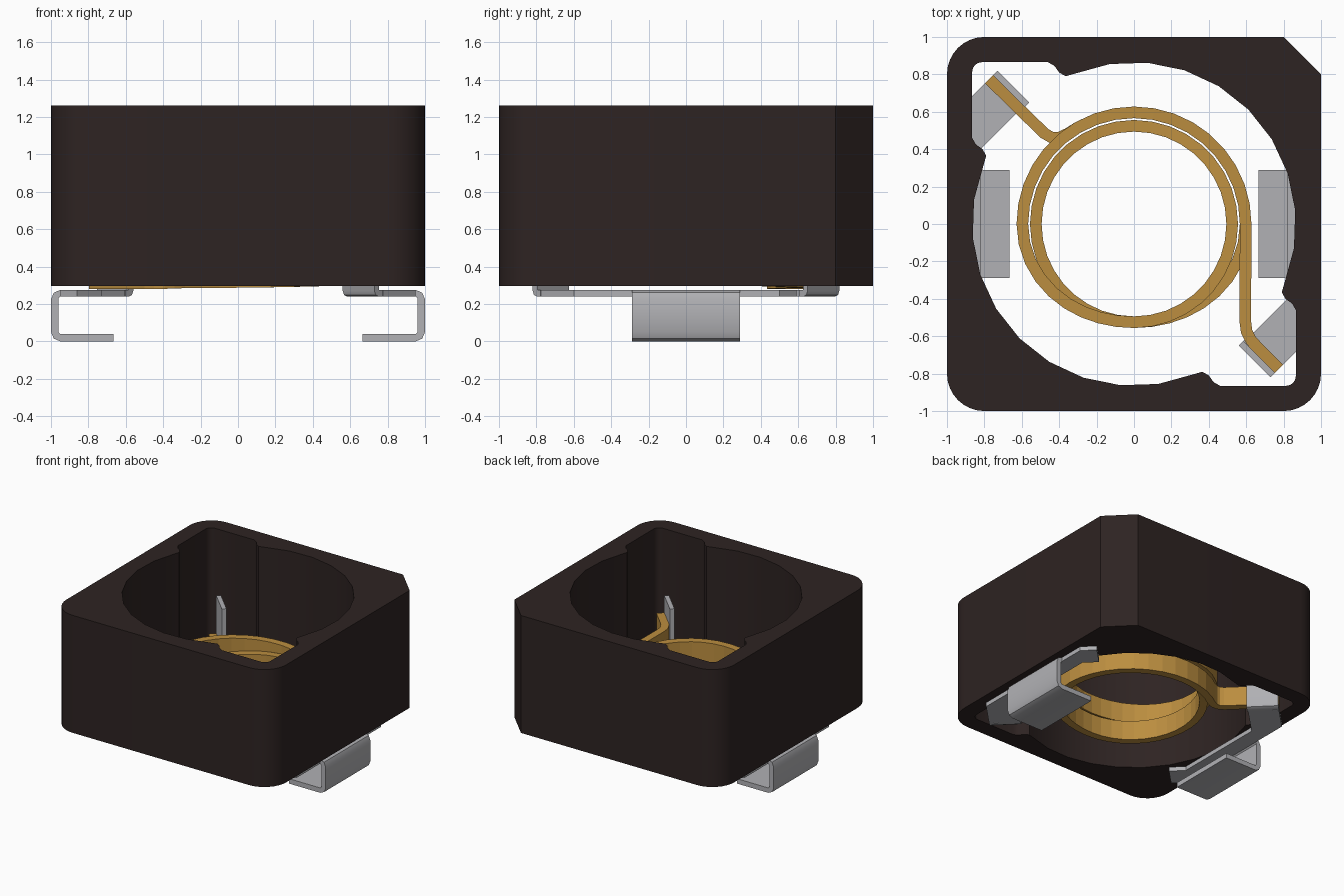
import bpy, bmesh, math
from mathutils import Vector

if "Cube" in bpy.data.objects:
    bpy.data.objects.remove(bpy.data.objects["Cube"])

def material(name, rgb):
    m = bpy.data.materials.new(name)
    m.diffuse_color = (*rgb, 1)
    m.use_nodes = True
    m.node_tree.nodes["Principled BSDF"].inputs["Base Color"].default_value = m.diffuse_color
    return m

FERRITE = material("dark ferrite", (0.027, 0.017, 0.016))
COPPER = material("enamelled copper", (0.50, 0.27, 0.05))
METAL = material("tin plated metal", (0.44, 0.44, 0.46))

def finish(bm, name, mat, smooth=None):
    bmesh.ops.recalc_face_normals(bm, faces=bm.faces[:])
    me = bpy.data.meshes.new(name)
    bm.to_mesh(me)
    bm.free()
    me.materials.append(mat)
    ob = bpy.data.objects.new(name, me)
    bpy.context.collection.objects.link(ob)
    if smooth:
        bpy.ops.object.select_all(action='DESELECT')
        ob.select_set(True)
        bpy.context.view_layer.objects.active = ob
        bpy.ops.object.shade_smooth_by_angle(angle=math.radians(smooth))
    return ob

def prism(bm, pts, place, a, b):
    """Extrude a 2D outline from a to b; place(u, v, w) maps it to 3D."""
    lo = [bm.verts.new(place(u, v, a)) for u, v in pts]
    hi = [bm.verts.new(place(u, v, b)) for u, v in pts]
    bm.faces.new(lo)
    bm.faces.new(hi)
    n = len(pts)
    for i in range(n):
        j = (i + 1) % n
        bm.faces.new((lo[i], lo[j], hi[j], hi[i]))

def arc(cx, cy, r, a0, a1, n):
    return [(cx + r * math.cos(math.radians(a0 + (a1 - a0) * i / n)),
             cy + r * math.sin(math.radians(a0 + (a1 - a0) * i / n))) for i in range(n + 1)]

# Shell: rounded square with one chamfered corner, round bore and two corner pockets
outer = ([(1, 0.8), (0.8, 1)] + arc(-0.8, 0.8, 0.2, 90, 180, 8)
         + arc(-0.8, -0.8, 0.2, 180, 270, 8) + arc(0.8, -0.8, 0.2, 270, 360, 8))
half = (arc(0, 0, 0.865, -22, 112, 10)
        + [(-0.33, 0.80), (-0.365, 0.79), (-0.40, 0.81), (-0.425, 0.845), (-0.46, 0.865)]
        + arc(-0.815, 0.815, 0.05, 90, 180, 4)
        + [(-0.865, 0.46), (-0.845, 0.425), (-0.81, 0.40), (-0.79, 0.365)])
bore = half + [(-x, -y) for x, y in half]
Z0, Z1 = 0.295, 1.26
bm = bmesh.new()
rings = {}
for key, pts in (("outer", outer), ("bore", bore)):
    for z in (Z0, Z1):
        rings[key, z] = [bm.verts.new((x, y, z)) for x, y in pts]
    lo, hi = rings[key, Z0], rings[key, Z1]
    for i in range(len(lo)):
        j = (i + 1) % len(lo)
        bm.faces.new((lo[i], lo[j], hi[j], hi[i]))
for z in (Z0, Z1):
    edges = []
    for key in ("outer", "bore"):
        r = rings[key, z]
        edges += [bm.edges.get((r[i], r[(i + 1) % len(r)])) for i in range(len(r))]
    bmesh.ops.triangle_fill(bm, use_beauty=True, edges=edges)
finish(bm, "shell", FERRITE, 30)

# Coil: flat wire, outer turn, inner turn, then outer again below, with two leads
def ease(t, t0, t1, a, b):
    s = min(1, max(0, (t - t0) / (t1 - t0)))
    return a + (b - a) * (0.5 - 0.5 * math.cos(math.pi * s))

path = [(0.775, -0.775, 0.53), (0.66, -0.66, 0.53), (0.625, -0.62, 0.53),
        (0.602, -0.575, 0.53), (0.595, -0.52, 0.53)]
for t in range(0, 841, 10):
    r = ease(t, 180, 270, 0.597, 0.525) + ease(t, 630, 720, 0, 0.072)
    z = ease(t, 0, 180, 0.53, 0.57) + ease(t, 270, 630, 0, -0.17) + ease(t, 630, 840, 0, -0.035)
    a = math.radians(t)
    path.append((r * math.cos(a), r * math.sin(a), z))
path += [(-0.355, 0.482, 0.362), (-0.40, 0.462, 0.361), (-0.44, 0.462, 0.36),
         (-0.48, 0.485, 0.36), (-0.775, 0.775, 0.36)]
bm = bmesh.new()
W, H = 0.031, 0.08
P = [Vector(p) for p in path]
sections = []
for i, p in enumerate(P):
    d = P[min(i + 1, len(P) - 1)] - P[max(i - 1, 0)]
    side = Vector((-d.y, d.x, 0)).normalized() * W
    up = Vector((0, 0, H))
    sections.append([bm.verts.new(p + s * side + u * up)
                     for s, u in ((-1, -1), (1, -1), (1, 1), (-1, 1))])
for a, b in zip(sections, sections[1:]):
    for k in range(4):
        m = (k + 1) % 4
        bm.faces.new((a[k], a[m], b[m], b[k]))
bm.faces.new(sections[0])
bm.faces.new(sections[-1])
finish(bm, "coil", COPPER)

# Terminals: bent plate, folded foot and upright weld tab, repeated by a half turn
plate = [(0.95, -0.60), (0.95, 0.50), (0.86, 0.59), (0.73, 0.46), (0.82, 0.37),
         (0.82, -0.40), (0.605, -0.615), (0.775, -0.775)]
foot = [(0.665, 0), (0.95, 0), (0.985, 0.015), (1, 0.05), (1, 0.225), (0.985, 0.26),
        (0.95, 0.275), (0.95, 0.24), (0.96, 0.23), (0.96, 0.05), (0.95, 0.04), (0.665, 0.04)]
tab = [(0.06, 0.24), (0.03, 0.24), (0.009, 0.249), (0, 0.27), (0, 0.75),
       (0.035, 0.75), (0.035, 0.275), (0.06, 0.275)]
q = math.sqrt(0.5)
for name, s in (("right_terminal", 1), ("left_terminal", -1)):
    bm = bmesh.new()
    prism(bm, plate, lambda x, y, z: (s * x, s * y, z), 0.24, 0.275)
    prism(bm, foot, lambda x, z, y: (s * x, s * y, z), -0.29, 0.29)
    prism(bm, tab, lambda u, z, w: (s * (0.56 + q * (u + w)), s * (-0.65 + q * (u - w)), z), 0, 0.24)
    finish(bm, name, METAL, 40)
